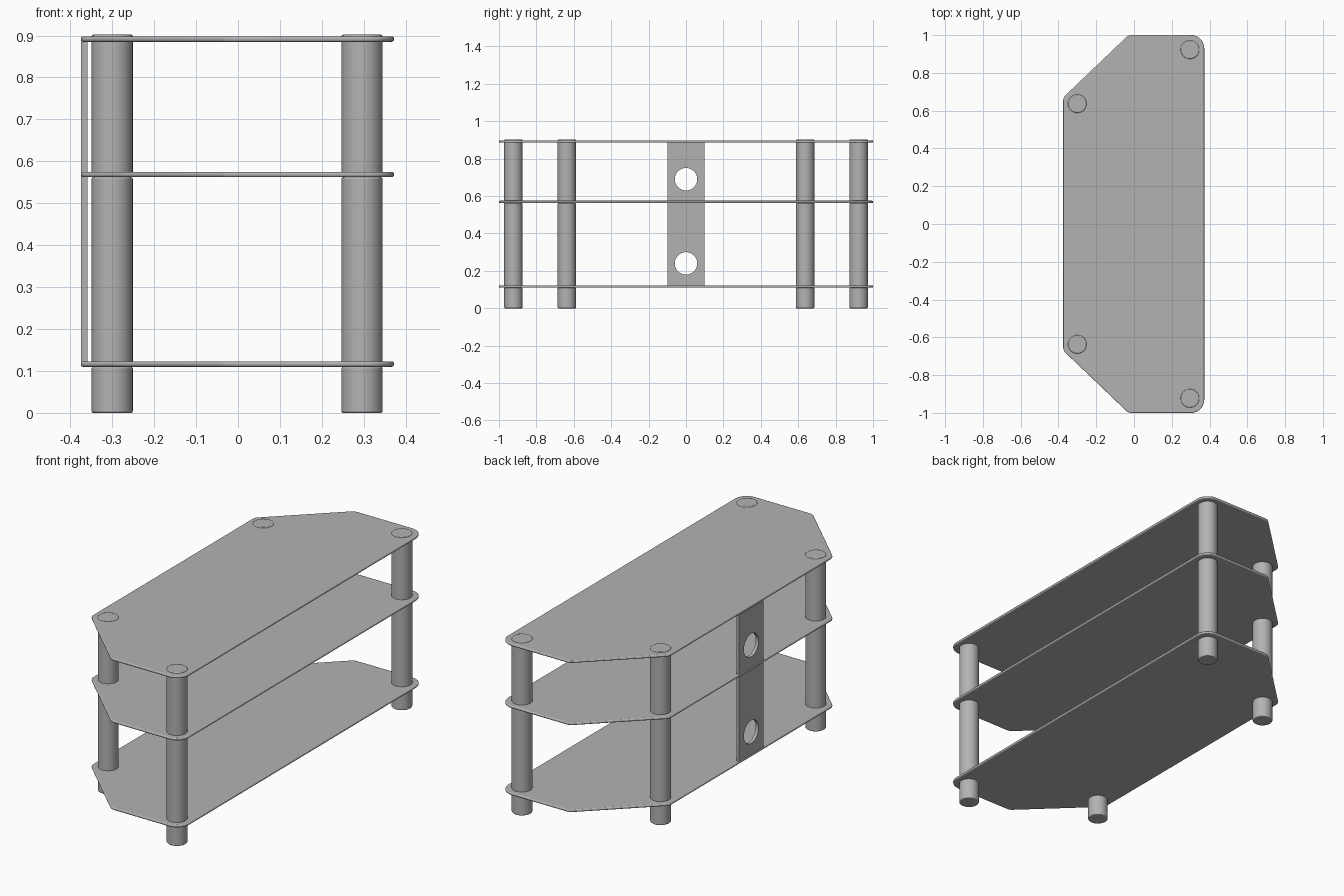
import bpy
import bmesh
import math
from mathutils import Matrix, Vector

cube = bpy.data.objects.get("Cube")
if cube:
    bpy.data.objects.remove(cube, do_unlink=True)

grey = bpy.data.materials.new("plain grey")
grey.use_nodes = True
colour = (0.45, 0.45, 0.45, 1)
grey.diffuse_color = colour
grey.node_tree.nodes["Principled BSDF"].inputs["Base Color"].default_value = colour

THICK = 0.013
SHELVES = {"bottom": 0.11, "middle": 0.562, "top": 0.885}
HEIGHT = 0.902


def finish(name, mesh, bevel=0):
    """Link a mesh as a named part with softened, smooth-shaded edges."""
    obj = bpy.data.objects.new(name, mesh)
    bpy.context.collection.objects.link(obj)
    mesh.materials.clear()
    mesh.materials.append(grey)
    if bevel:
        mod = obj.modifiers.new("soft edges", "BEVEL")
        mod.width = bevel
        mod.segments = 3
        mod.limit_method = "ANGLE"
        mod.angle_limit = math.radians(50)
    bpy.ops.object.select_all(action="DESELECT")
    obj.select_set(True)
    bpy.context.view_layer.objects.active = obj
    bpy.ops.object.shade_smooth_by_angle(angle=math.radians(40))
    return obj


def shelf(name, z):
    """Slab with two cut corners at -x and two round corners at +x."""
    half = [(0.372, 1), (-0.03, 1), (-0.375, 0.67)]
    outline = half + [(x, -y) for x, y in reversed(half)]
    bm = bmesh.new()
    face = bm.faces.new([bm.verts.new((x, y, z)) for x, y in outline])
    for is_round, radius in ((True, 0.07), (False, 0.015)):
        corners = [v for v in bm.verts
                   if (v.co.x > 0.1) == is_round
                   and (is_round or len(outline) > 0)]
        bmesh.ops.bevel(bm, geom=corners, offset=radius, affect="VERTICES",
                        segments=10 if is_round else 3, profile=0.5) if is_round or corners else None
    top = bmesh.ops.extrude_face_region(bm, geom=list(bm.faces))["geom"]
    bmesh.ops.translate(bm, vec=(0, 0, THICK),
                        verts=[g for g in top if isinstance(g, bmesh.types.BMVert)])
    bmesh.ops.recalc_face_normals(bm, faces=bm.faces)
    mesh = bpy.data.meshes.new(name)
    bm.to_mesh(mesh)
    bm.free()
    finish(name, mesh, 0.005)


def post(name, x, y, low, high):
    """Round tube section."""
    bm = bmesh.new()
    bmesh.ops.create_cone(bm, cap_ends=True, segments=40, radius1=0.049,
                          radius2=0.049, depth=high - low,
                          matrix=Matrix.Translation((x, y, (low + high) / 2)))
    mesh = bpy.data.meshes.new(name)
    bm.to_mesh(mesh)
    bm.free()
    finish(name, mesh, 0.004)


def panel(name, low, high, hole_z):
    """Upright back plate with a round cable hole, filled from a flat curve."""
    curve = bpy.data.curves.new(name, "CURVE")
    curve.dimensions = "2D"
    curve.fill_mode = "BOTH"
    curve.extrude = 0.008
    rect = [(-0.1, low), (0.1, low), (0.1, high), (-0.1, high)]
    turns = [math.tau * i / 40 for i in range(40)]
    hole = [(0.06 * math.cos(a), hole_z + 0.06 * math.sin(a)) for a in turns]
    for loop in (rect, hole):
        spline = curve.splines.new("POLY")
        spline.points.add(len(loop) - 1)
        for point, (y, z) in zip(spline.points, loop):
            point.co = (y, z, 0, 1)
        spline.use_cyclic_u = True
    helper = bpy.data.objects.new(name + " outline", curve)
    bpy.context.collection.objects.link(helper)
    graph = bpy.context.evaluated_depsgraph_get()
    mesh = bpy.data.meshes.new_from_object(helper.evaluated_get(graph))
    bpy.data.objects.remove(helper, do_unlink=True)
    # Stand the plate up in the y-z plane at the back edge
    stand = Matrix(((0, 0, 1, -0.367), (1, 0, 0, 0), (0, 1, 0, 0), (0, 0, 0, 1)))
    mesh.transform(stand)
    bm = bmesh.new()
    bm.from_mesh(mesh)
    bmesh.ops.remove_doubles(bm, verts=bm.verts, dist=0.0001)
    bmesh.ops.recalc_face_normals(bm, faces=bm.faces)
    bm.to_mesh(mesh)
    bm.free()
    finish(name, mesh)


# Shelves
for level, z in SHELVES.items():
    shelf(level + "_shelf", z)

# Posts, in mirrored pairs, split into sections by the shelves
bottom, middle, top = SHELVES.values()
sections = {"foot": (0, bottom), "lower_post": (bottom, middle),
            "upper_post": (middle, HEIGHT)}
for side, sign in (("far", 1), ("near", -1)):
    for place, x, y in (("chamfer", -0.3, 0.637), ("round", 0.296, 0.923)):
        for part, (low, high) in sections.items():
            post(f"{side}_{place}_{part}", x, sign * y, low, high)

# Back panels between the shelves
panel("lower_back_panel", bottom + THICK, middle, 0.24)
panel("upper_back_panel", middle + THICK, top, 0.69)
